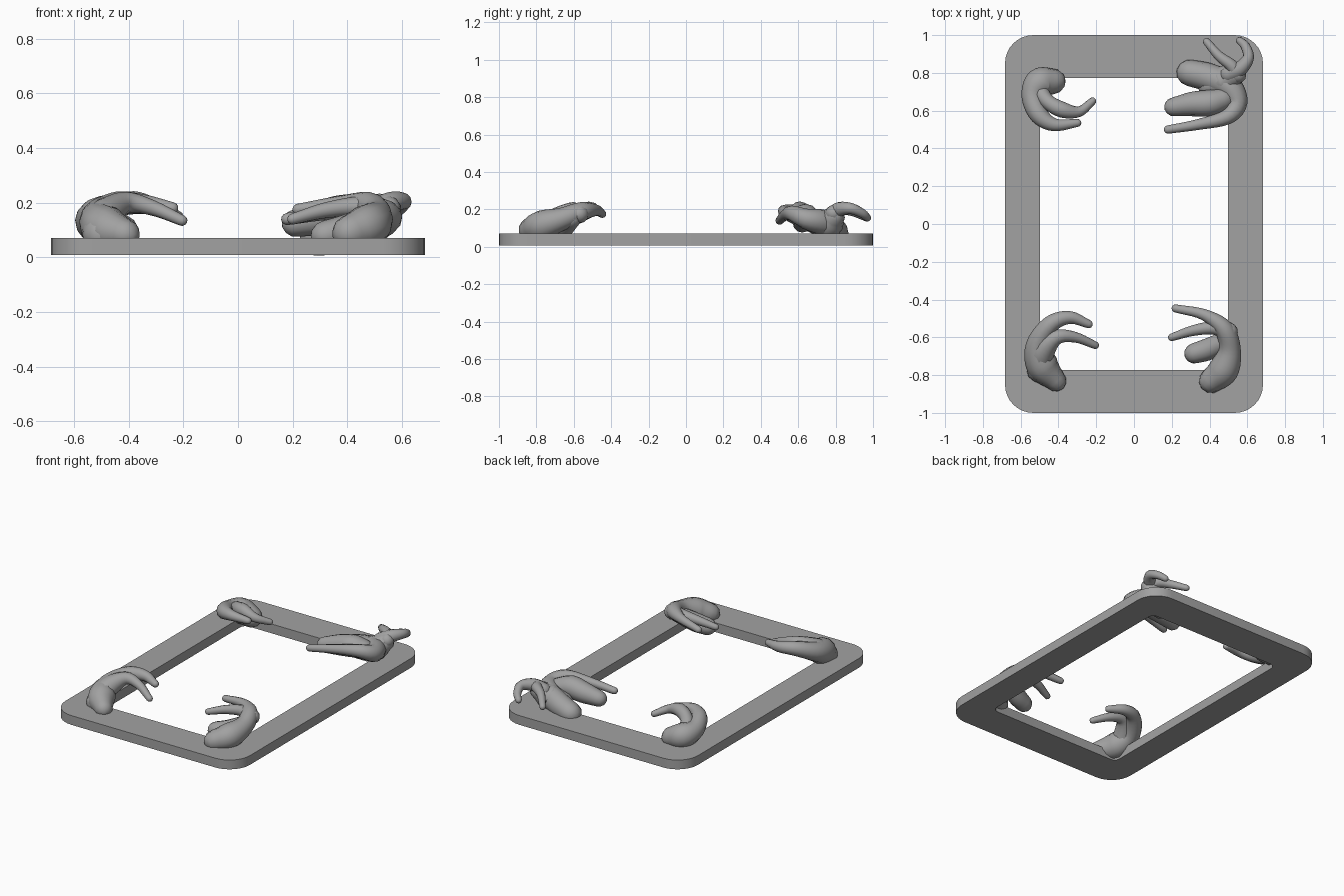
import bpy, bmesh, math
from mathutils import Vector

if "Cube" in bpy.data.objects:
    bpy.data.objects.remove(bpy.data.objects["Cube"])

grey = bpy.data.materials.new("dark_grey")
grey.diffuse_color = (0.36, 0.36, 0.36, 1)
grey.use_nodes = True
grey.node_tree.nodes["Principled BSDF"].inputs["Base Color"].default_value = grey.diffuse_color


def rounded_rect(hx, hy, r, n=8):
    pts = []
    for k, (sx, sy) in enumerate([(1, 1), (-1, 1), (-1, -1), (1, -1)]):
        for i in range(n + 1):
            a = math.radians(90 * k + 90 * i / n)
            pts.append((sx * (hx - r) + r * math.cos(a), sy * (hy - r) + r * math.sin(a)))
    return pts


def make_frame(z0, z1):
    bm = bmesh.new()
    outer, inner = rounded_rect(0.683, 1.0, 0.15), rounded_rect(0.497, 0.772, 0.04)
    loops = [[bm.verts.new((x, y, z)) for x, y in p]
             for p, z in ((outer, z0), (outer, z1), (inner, z1), (inner, z0))]
    n = len(outer)
    for a in range(4):
        la, lb = loops[a], loops[(a + 1) % 4]
        for i in range(n):
            j = (i + 1) % n
            bm.faces.new((la[i], la[j], lb[j], lb[i]))
    finish("frame", bm)


def finish(name, bm):
    bmesh.ops.recalc_face_normals(bm, faces=bm.faces)
    me = bpy.data.meshes.new(name)
    bm.to_mesh(me)
    bm.free()
    me.materials.append(grey)
    ob = bpy.data.objects.new(name, me)
    bpy.context.collection.objects.link(ob)
    bpy.context.view_layer.objects.active = ob
    ob.select_set(True)
    bpy.ops.object.shade_smooth_by_angle(angle=math.radians(35))
    ob.select_set(False)


def spline(pts, steps=5):
    """Smooth path through (x, y, z, radius) points."""
    P = [Vector(p) for p in pts]
    P = [2 * P[0] - P[1]] + P + [2 * P[-1] - P[-2]]
    out = []
    for k in range(1, len(P) - 2):
        a, b, c, d = P[k - 1:k + 3]
        for s in range(steps):
            t = s / steps
            out.append(0.5 * (2 * b + (c - a) * t + (2 * a - 5 * b + 4 * c - d) * t * t
                              + (3 * b - a - 3 * c + d) * t ** 3))
    return out + [P[-2]]


def tendril(name, pts, sides=12):
    """Tapered tube with rounded ends."""
    path = spline(pts)
    pos, rad = [p.xyz for p in path], [p.w for p in path]
    t0, t1 = (pos[1] - pos[0]).normalized(), (pos[-1] - pos[-2]).normalized()
    angs = [math.radians(a) for a in (80, 55, 28)]
    pos = ([pos[0] - t0 * rad[0] * math.sin(a) for a in angs] + pos
           + [pos[-1] + t1 * rad[-1] * math.sin(a) for a in reversed(angs)])
    rad = ([rad[0] * math.cos(a) for a in angs] + rad
           + [rad[-1] * math.cos(a) for a in reversed(angs)])
    bm = bmesh.new()
    rings = []
    for i, p in enumerate(pos):
        t = (pos[min(i + 1, len(pos) - 1)] - pos[max(i - 1, 0)]).normalized()
        u = t.cross(Vector((0, 0, 1))).normalized()
        v = u.cross(t)
        rings.append([bm.verts.new(p + rad[i] * (u * math.cos(w) + v * math.sin(w)))
                      for w in (2 * math.pi * s / sides for s in range(sides))])
    for a, b in zip(rings, rings[1:]):
        for s in range(sides):
            e = (s + 1) % sides
            bm.faces.new((a[s], a[e], b[e], b[s]))
    bm.faces.new(rings[0])
    bm.faces.new(rings[-1])
    finish(name, bm)


make_frame(0.008, 0.07)

# front left corner
tendril("front_left_long", [(-.415, -.83, .085, .057), (-.485, -.75, .105, .085), (-.51, -.64, .15, .062),
                            (-.44, -.53, .195, .046), (-.34, -.495, .195, .034), (-.24, -.53, .18, .022)])
tendril("front_left_short", [(-.50, -.77, .085, .07), (-.485, -.68, .15, .065), (-.41, -.60, .20, .04),
                             (-.31, -.60, .18, .028), (-.205, -.642, .135, .02)])
# front right corner
tendril("front_right_long", [(.41, -.83, .09, .066), (.475, -.77, .115, .08), (.505, -.66, .15, .06),
                             (.475, -.555, .19, .05), (.37, -.48, .195, .03), (.22, -.447, .175, .021)])
tendril("front_right_short", [(.50, -.57, .175, .05), (.42, -.55, .185, .036),
                              (.31, -.565, .17, .028), (.20, -.60, .14, .02)])
tendril("front_right_stub", [(.32, -.685, .08, .054), (.40, -.66, .10, .058), (.50, -.61, .15, .05)])
# back left corner
tendril("back_left_long", [(-.43, .755, .09, .068), (-.50, .745, .115, .08), (-.535, .67, .14, .06),
                           (-.50, .575, .175, .05), (-.42, .525, .19, .034), (-.30, .535, .18, .021)])
tendril("back_left_short", [(-.51, .72, .13, .05), (-.46, .65, .18, .04), (-.38, .605, .20, .042),
                            (-.29, .595, .18, .028), (-.22, .65, .15, .02)])
# back right corner
tendril("back_right_lobe", [(.295, .80, .075, .07), (.40, .775, .10, .075), (.50, .73, .13, .07),
                            (.545, .64, .15, .055), (.49, .565, .18, .04),
                            (.33, .525, .165, .028), (.18, .50, .14, .022)])
tendril("back_right_finger", [(.21, .62, .125, .05), (.31, .635, .145, .065), (.40, .64, .16, .07),
                              (.47, .66, .15, .06)])
tendril("back_right_core", [(.40, .73, .10, .06), (.48, .76, .12, .08), (.53, .79, .16, .06)])
tendril("back_right_hook", [(.50, .79, .17, .045), (.56, .82, .20, .04), (.605, .88, .205, .03),
                            (.59, .94, .18, .025), (.56, .97, .155, .02)])
tendril("back_right_spike", [(.55, .79, .18, .045), (.515, .84, .20, .033),
                             (.45, .89, .19, .026), (.385, .965, .155, .02)])
